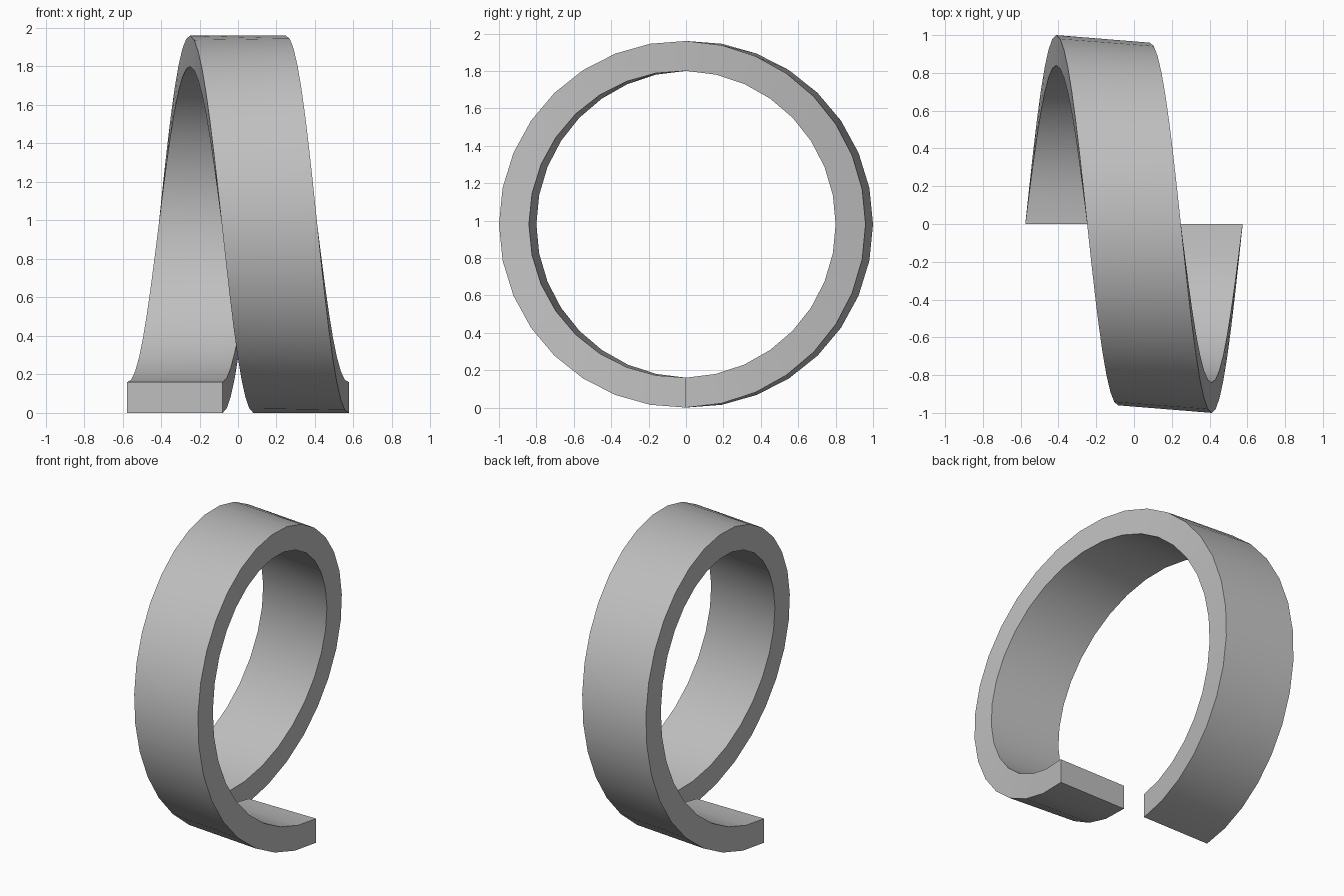
import bpy
import bmesh
from math import sin, cos, pi, radians

cube = bpy.data.objects.get("Cube")
if cube:
    bpy.data.objects.remove(cube, do_unlink=True)

OUTER, INNER = 0.98, 0.82
HALF_WIDTH, PITCH = 0.248, 0.655
TILT = 0.02
STEPS = 32

grey = bpy.data.materials.new("light_grey")
grey.use_nodes = True
colour = (0.52, 0.52, 0.52, 1)
grey.diffuse_color = colour
grey.node_tree.nodes["Principled BSDF"].inputs["Base Color"].default_value = colour


def section(bm, t):
    """Rectangular cross-section of the coil at fraction t of its single turn."""
    a = 2 * pi * t
    ring = []
    for side, radius in ((-1, OUTER), (1, OUTER), (1, INNER), (-1, INNER)):
        r = radius - side * TILT * sin(a)
        x = PITCH * (t - 0.5) + side * HALF_WIDTH
        ring.append(bm.verts.new((x, r * sin(a), OUTER - r * cos(a))))
    return ring


# One-turn helical band, open at the bottom
bm = bmesh.new()
rings = [section(bm, i / STEPS) for i in range(STEPS + 1)]
for a, b in zip(rings, rings[1:]):
    for k in range(4):
        n = (k + 1) % 4
        bm.faces.new((a[k], a[n], b[n], b[k]))

# Flat end caps
bm.faces.new(rings[0])
bm.faces.new(rings[-1])
bmesh.ops.recalc_face_normals(bm, faces=bm.faces)

mesh = bpy.data.meshes.new("helical_band")
bm.to_mesh(mesh)
bm.free()
mesh.materials.append(grey)
band = bpy.data.objects.new("helical_band", mesh)
bpy.context.collection.objects.link(band)

bpy.ops.object.select_all(action="DESELECT")
band.select_set(True)
bpy.context.view_layer.objects.active = band
bpy.ops.object.shade_smooth_by_angle(angle=radians(30))
